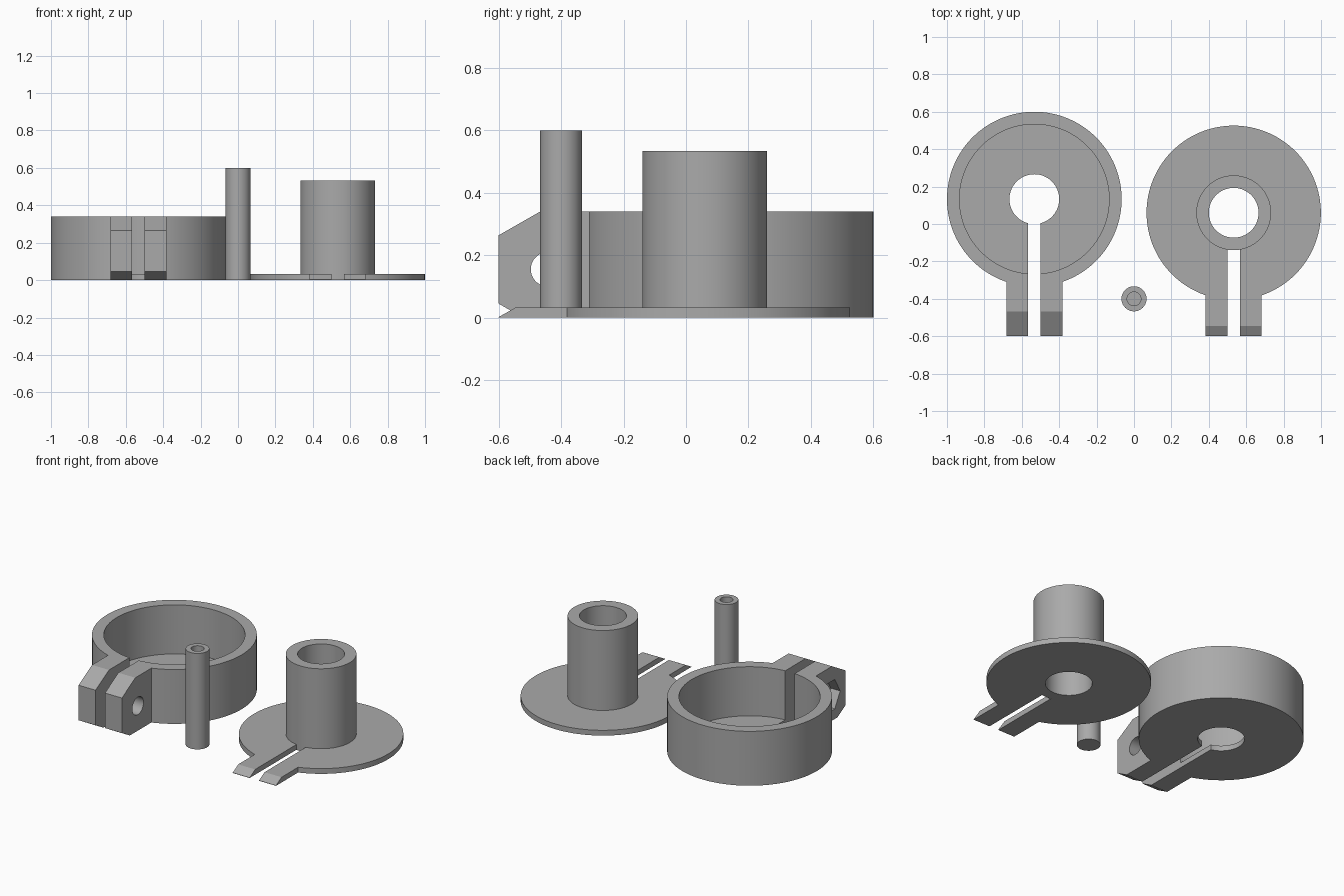
import bpy, bmesh
from math import pi, cos, sin

old = bpy.data.objects.get("Cube")
if old:
    bpy.data.objects.remove(old, do_unlink=True)

# One plain grey plastic
grey = bpy.data.materials.new("grey plastic")
grey.use_nodes = True
colour = (0.4, 0.4, 0.4, 1)
grey.diffuse_color = colour
grey.node_tree.nodes["Principled BSDF"].inputs["Base Color"].default_value = colour


def extrude(name, points, offset):
    """Closed solid from a polygon pushed along an offset."""
    bm = bmesh.new()
    face = bm.faces.new([bm.verts.new(p) for p in points])
    top = bmesh.ops.extrude_face_region(bm, geom=[face])["geom"]
    bmesh.ops.translate(bm, vec=offset, verts=[v for v in top if isinstance(v, bmesh.types.BMVert)])
    bmesh.ops.recalc_face_normals(bm, faces=bm.faces)
    mesh = bpy.data.meshes.new(name)
    bm.to_mesh(mesh)
    bm.free()
    mesh.materials.append(grey)
    obj = bpy.data.objects.new(name, mesh)
    bpy.context.collection.objects.link(obj)
    return obj


def cylinder(name, x, y, r, z0, z1, sides=128):
    turn = [2 * pi * i / sides for i in range(sides)]
    return extrude(name, [(x + r * cos(a), y + r * sin(a), z0) for a in turn], (0, 0, z1 - z0))


def side_cylinder(name, y, z, r, x0, x1, sides=48):
    turn = [2 * pi * (i + 0.5) / sides for i in range(sides)]
    return extrude(name, [(x0, y + r * sin(a), z + r * cos(a)) for a in turn], (x1 - x0, 0, 0))


def side_profile(name, x, width, profile):
    return extrude(name, [(x - width / 2, y, z) for y, z in profile], (width, 0, 0))


def slot(x, y0, y1, z1):
    return side_profile("slot_cutter", x, 0.065, [(y0, -0.1), (y1, -0.1), (y1, z1), (y0, z1)])


def combine(target, tool, operation):
    mod = target.modifiers.new(operation, "BOOLEAN")
    mod.operation, mod.object, mod.solver = operation, tool, "EXACT"
    bpy.context.view_layer.update()
    result = bpy.data.meshes.new_from_object(target.evaluated_get(bpy.context.evaluated_depsgraph_get()))
    target.modifiers.clear()
    target.data = result
    bpy.data.objects.remove(tool, do_unlink=True)


def finish(obj):
    bpy.ops.object.select_all(action="DESELECT")
    obj.select_set(True)
    bpy.context.view_layer.objects.active = obj
    bpy.ops.object.shade_smooth_by_angle(angle=0.4)


# Clamp cup: round wall with a chamfered lug pair
CX, CY = -0.533, 0.133
cup = cylinder("clamp_cup", CX, CY, 0.467, 0, 0.34)
lug = [(-0.6, 0.045), (-0.6, 0.264), (-0.467, 0.34), (-0.2, 0.34), (-0.2, 0), (-0.522, 0)]
combine(cup, side_profile("lugs", CX, 0.3, lug), "UNION")
for cutter in (
    cylinder("cavity_cutter", CX, CY, 0.4, 0.033, 0.5),
    cylinder("floor_hole_cutter", CX, CY, 0.133, -0.1, 0.2),
    slot(CX, -0.7, CY, 0.5),
    side_cylinder("bolt_hole_cutter", -0.442, 0.155, 0.055, CX - 0.3, CX + 0.3),
    side_cylinder("nut_pocket_cutter", -0.442, 0.155, 0.106, CX - 0.3, CX - 0.085, 6),
):
    combine(cup, cutter, "DIFFERENCE")
finish(cup)

# Flanged tube: slotted disc with two tabs and a hollow post
TX, TY = 0.533, 0.06
flange = cylinder("flanged_tube", TX, TY, 0.466, 0, 0.033)
tab = [(-0.6, 0), (-0.6, 0.002), (-0.545, 0.033), (-0.2, 0.033), (-0.2, 0)]
combine(flange, side_profile("tabs", TX, 0.3, tab), "UNION")
combine(flange, slot(TX, -0.7, TY, 0.2), "DIFFERENCE")
combine(flange, cylinder("tube", TX, TY, 0.2, 0, 0.533), "UNION")
combine(flange, cylinder("bore_cutter", TX, TY, 0.133, -0.1, 0.7), "DIFFERENCE")
finish(flange)

# Pin with a blind hole in its top
pin = cylinder("pin", 0, -0.4, 0.067, 0, 0.6, 64)
combine(pin, cylinder("pin_hole_cutter", 0, -0.4, 0.037, 0.1, 0.7, 48), "DIFFERENCE")
finish(pin)
